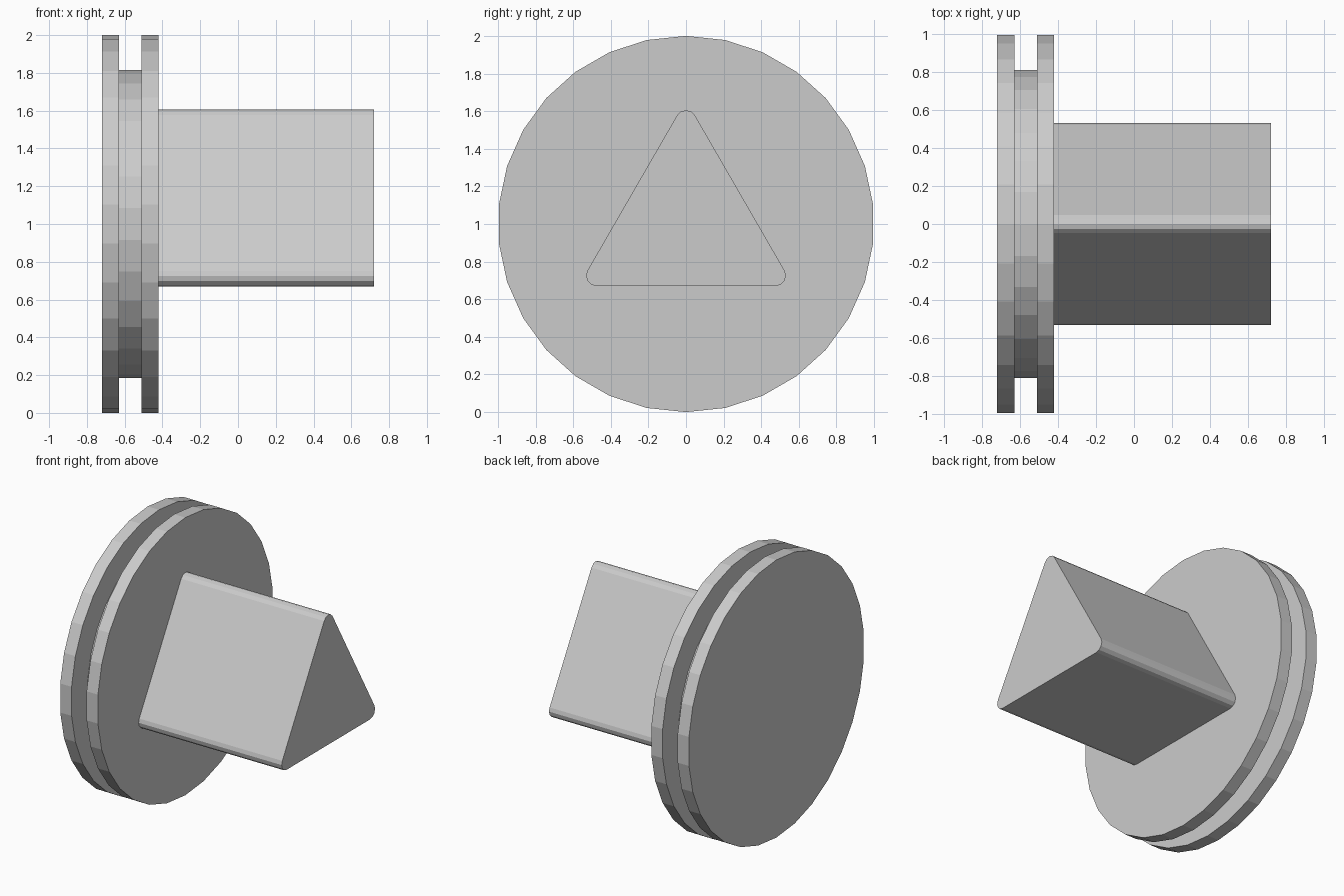
import bpy, bmesh, math

if "Cube" in bpy.data.objects:
    bpy.data.objects.remove(bpy.data.objects["Cube"])

grey = bpy.data.materials.new("light grey")
grey.diffuse_color = (0.6, 0.6, 0.6, 1)
grey.use_nodes = True
grey.node_tree.nodes["Principled BSDF"].inputs["Base Color"].default_value = grey.diffuse_color


def loft(name, sections):
    """Skin a closed solid through (x, outline) sections, outline = [(y, z), ...]."""
    bm = bmesh.new()
    rings = [[bm.verts.new((x, y, z)) for y, z in pts] for x, pts in sections]
    n = len(rings[0])
    for a, b in zip(rings, rings[1:]):
        for i in range(n):
            j = (i + 1) % n
            bm.faces.new((a[i], a[j], b[j], b[i]))
    bm.faces.new(rings[0])
    bm.faces.new(rings[-1])
    bmesh.ops.recalc_face_normals(bm, faces=bm.faces)
    mesh = bpy.data.meshes.new(name)
    bm.to_mesh(mesh)
    bm.free()
    mesh.materials.append(grey)
    obj = bpy.data.objects.new(name, mesh)
    bpy.context.collection.objects.link(obj)
    return obj


def circle(r, sides=30):
    steps = [2 * math.pi * i / sides for i in range(sides)]
    return [(r * math.sin(a), 1 + r * math.cos(a)) for a in steps]


def rounded_triangle(apothem, r, segments=4):
    pts = []
    for corner in (90, 210, 330):
        c = math.radians(corner)
        d = 2 * (apothem - r)
        for k in range(segments + 1):
            a = c + math.radians(-60 + 120 * k / segments)
            pts.append((d * math.cos(c) + r * math.cos(a),
                        1 + d * math.sin(c) + r * math.sin(a)))
    return pts


# Grooved disc: two rims with a narrower waist between them
RIM, WAIST = 1.0, 0.815
loft("grooved_disc", [(x, circle(r)) for x, r in (
    (-0.72, RIM), (-0.63, RIM), (-0.63, WAIST),
    (-0.51, WAIST), (-0.51, RIM), (-0.42, RIM))])

# Triangular peg with rounded edges
outline = rounded_triangle(0.33, 0.055)
loft("triangular_peg", [(-0.42, outline), (0.72, outline)])
